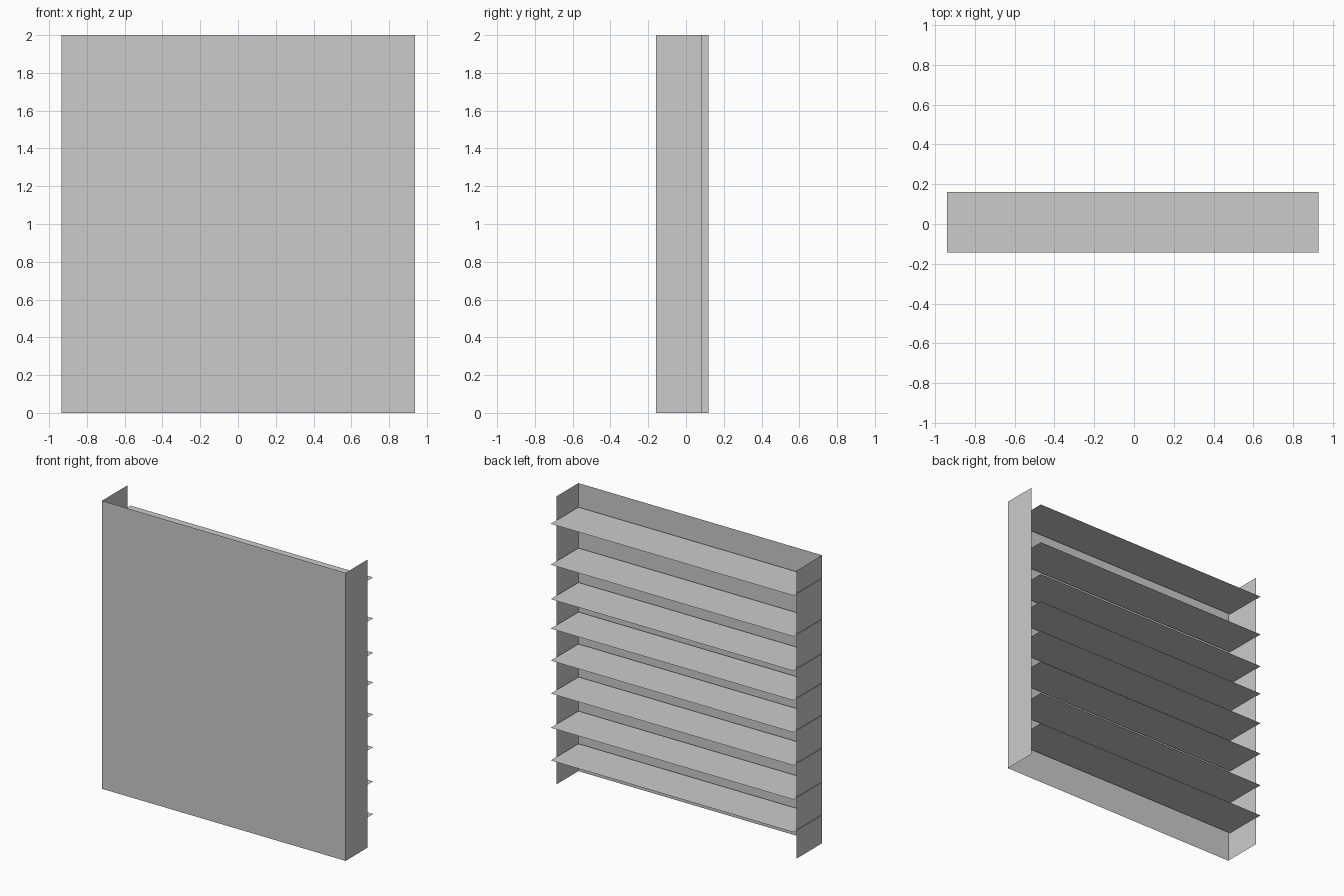
import bpy, bmesh

if "Cube" in bpy.data.objects:
    bpy.data.objects.remove(bpy.data.objects["Cube"])

FRONT, TOP = -0.159, 2.0
LEFT, RIGHT = -0.934, 0.938


def make_object(name, bm):
    mesh = bpy.data.meshes.new(name)
    bm.to_mesh(mesh)
    bm.free()
    obj = bpy.data.objects.new(name, mesh)
    bpy.context.collection.objects.link(obj)
    return obj


# Thin shell: front panel with two side flanges of unequal depth
bm = bmesh.new()
profile = [(LEFT, 0.119), (LEFT, FRONT), (RIGHT, FRONT), (RIGHT, 0.081)]
verts = [bm.verts.new((x, y, 0)) for x, y in profile]
edges = [bm.edges.new(pair) for pair in zip(verts, verts[1:])]
result = bmesh.ops.extrude_edge_only(bm, edges=edges)
top_verts = [g for g in result["geom"] if isinstance(g, bmesh.types.BMVert)]
bmesh.ops.translate(bm, verts=top_verts, vec=(0, 0, TOP))
bmesh.ops.recalc_face_normals(bm, faces=bm.faces)
make_object("front_and_side_panels", bm)

# Thin shelves, slightly offset and overhanging the flanges at the back
SHELF_MIN, SHELF_MAX = (-0.939, -0.142), (0.926, 0.161)
for i, z in enumerate([0.20, 0.427, 0.664, 0.893, 1.115, 1.32, 1.559, 1.843]):
    bm = bmesh.new()
    (x0, y0), (x1, y1) = SHELF_MIN, SHELF_MAX
    bm.faces.new([bm.verts.new((x, y, z)) for x, y in
                  ((x0, y0), (x1, y0), (x1, y1), (x0, y1))])
    make_object(f"shelf_{i + 1}", bm)
